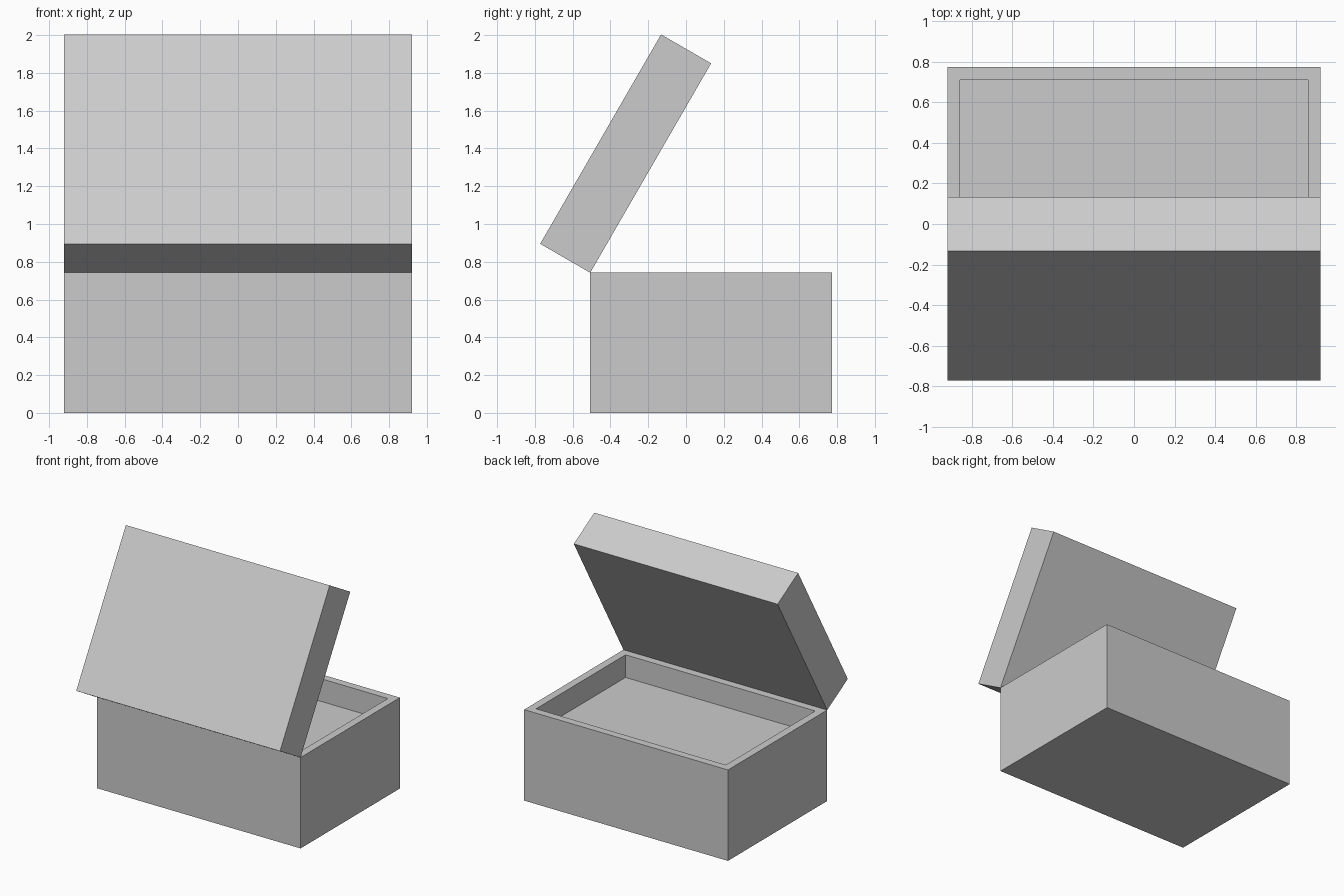
import bpy
import bmesh
from math import radians
from mathutils import Matrix, Vector

WIDTH, DEPTH, HEIGHT = 1.84, 1.28, 0.742
LID_THICKNESS = 0.306
WALL, RECESS = 0.09, 0.185
HINGE_Y = -0.507
LID_ANGLE = radians(60)

if "Cube" in bpy.data.objects:
    bpy.data.objects.remove(bpy.data.objects["Cube"])

# Single plain grey
grey = bpy.data.materials.new("light grey")
grey.use_nodes = True
grey.diffuse_color = (0.6, 0.6, 0.6, 1)
grey.node_tree.nodes["Principled BSDF"].inputs["Base Color"].default_value = grey.diffuse_color


def block(name, height, recess=0):
    """Block whose hinge-side bottom edge lies on the local x axis."""
    bm = bmesh.new()
    bmesh.ops.create_cube(bm, size=1)
    bmesh.ops.translate(bm, verts=bm.verts, vec=(0, 0.5, 0.5))
    bmesh.ops.scale(bm, verts=bm.verts, vec=(WIDTH, DEPTH, height))
    if recess:
        # Inset the top to leave a rim, then push it down as the tray floor
        top = max(bm.faces, key=lambda f: f.calc_center_median().z)
        bmesh.ops.inset_region(bm, faces=[top], thickness=WALL)
        result = bmesh.ops.extrude_face_region(bm, geom=[top])
        verts = [v for v in result["geom"] if isinstance(v, bmesh.types.BMVert)]
        bmesh.ops.translate(bm, verts=verts, vec=(0, 0, -recess))
        if top.is_valid:
            bmesh.ops.delete(bm, geom=[top], context="FACES_ONLY")
    bmesh.ops.recalc_face_normals(bm, faces=bm.faces)
    mesh = bpy.data.meshes.new(name)
    bm.to_mesh(mesh)
    bm.free()
    mesh.materials.append(grey)
    obj = bpy.data.objects.new(name, mesh)
    bpy.context.collection.objects.link(obj)
    return obj


# Box with a shallow tray in its top
box = block("box_base", HEIGHT, RECESS)
box.location = (0, HINGE_Y, 0)

# Solid lid, swung open about the hinge edge
lid = block("open_lid", LID_THICKNESS)
lid.matrix_world = Matrix.Translation(Vector((0, HINGE_Y, HEIGHT))) @ Matrix.Rotation(LID_ANGLE, 4, "X")
